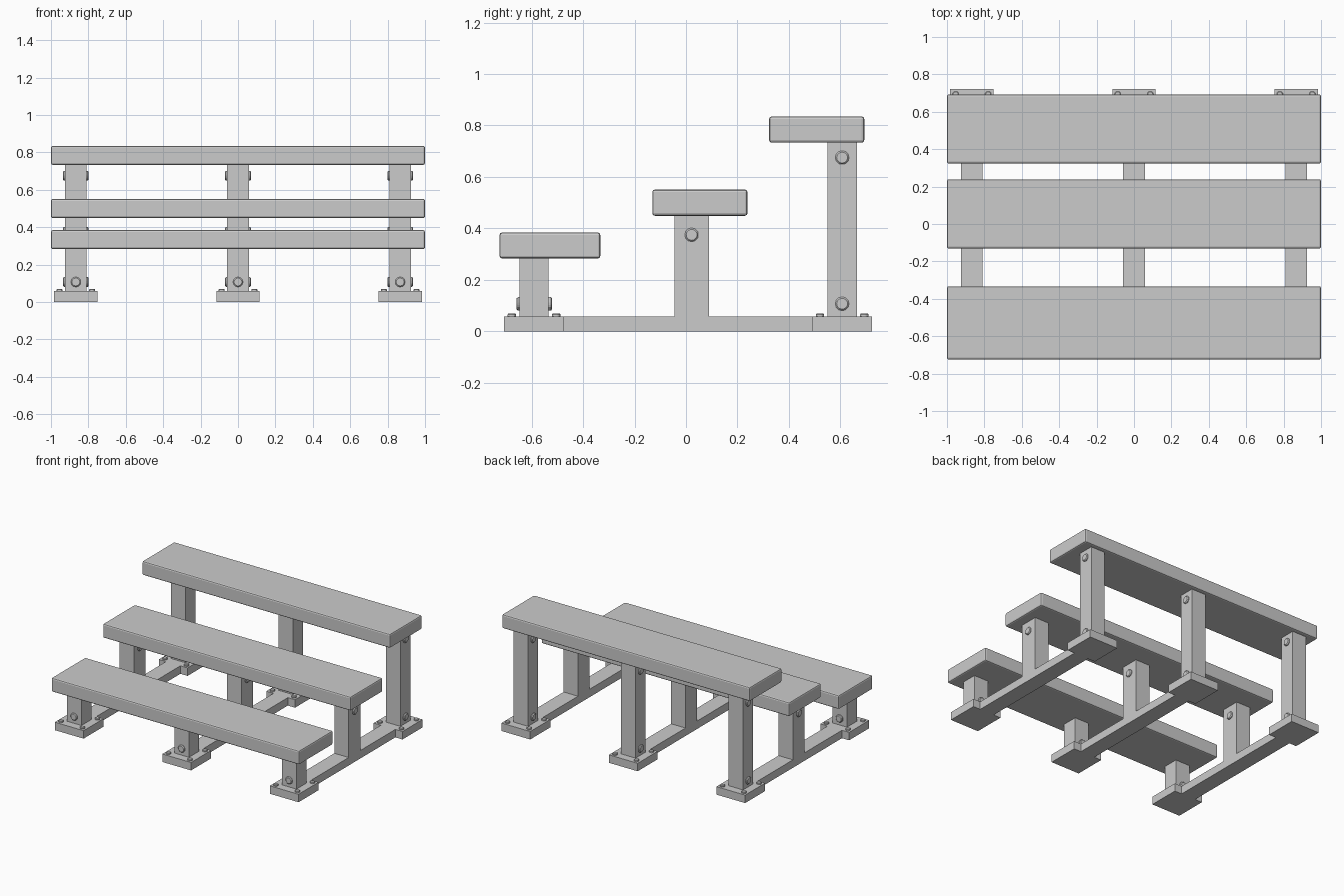
import bpy, bmesh
from math import pi
from mathutils import Matrix

if "Cube" in bpy.data.objects:
    bpy.data.objects.remove(bpy.data.objects["Cube"])


def add_object(name, bm):
    bmesh.ops.recalc_face_normals(bm, faces=bm.faces)
    mesh = bpy.data.meshes.new(name)
    bm.to_mesh(mesh)
    bm.free()
    ob = bpy.data.objects.new(name, mesh)
    bpy.context.collection.objects.link(ob)
    return ob


def bevel(ob, width, segments):
    m = ob.modifiers.new("edge_bevel", 'BEVEL')
    m.width = width
    m.segments = segments


def box(name, x, y, z, round_edge=0):
    """Box given by (min, max) on each axis."""
    bm = bmesh.new()
    bmesh.ops.create_cube(bm, size=1)
    for v in bm.verts:
        v.co = [a[0] + (c + 0.5) * (a[1] - a[0]) for a, c in zip((x, y, z), v.co)]
    ob = add_object(name, bm)
    if round_edge:
        bevel(ob, round_edge, 2)
    return ob


def bolt(name, center, radius, length, axis='Z'):
    """Bolt whose chamfered heads show at the ends of its length."""
    bm = bmesh.new()
    rot = {'X': Matrix.Rotation(pi / 2, 4, 'Y'),
           'Y': Matrix.Rotation(pi / 2, 4, 'X'), 'Z': Matrix()}[axis]
    bmesh.ops.create_cone(bm, cap_ends=True, segments=12, radius1=radius,
                          radius2=radius, depth=length,
                          matrix=Matrix.Translation(center) @ rot)
    ob = add_object(name, bm)
    bevel(ob, radius * 0.2, 1)
    return ob


# Seat planks, rising towards the back
box("lower_seat", (-1, 1), (-0.725, -0.333), (0.283, 0.384), 0.010)
box("middle_seat", (-1, 1), (-0.131, 0.239), (0.449, 0.551), 0.010)
box("upper_seat", (-1, 1), (0.323, 0.693), (0.733, 0.835), 0.010)

HALF = 0.058      # half width of the posts
PLATE_TOP = 0.058
FRONT_Y, MID_Y, BACK_Y = -0.591, 0.022, 0.607

for side, cx in (("left", -0.867), ("centre", 0), ("right", 0.867)):
    post_x = (cx - HALF, cx + HALF)

    # Front and back posts on square foot plates with corner bolts
    for row, cy, top in (("front", FRONT_Y, 0.29), ("back", BACK_Y, 0.74)):
        box(f"{row}_post_{side}", post_x, (cy - 0.057, cy + 0.057), (PLATE_TOP, top))
        box(f"{row}_foot_plate_{side}", (cx - 0.116, cx + 0.116),
            (cy - 0.1155, cy + 0.1155), (0, PLATE_TOP))
        for sx in (-1, 1):
            for sy in (-1, 1):
                bolt(f"{row}_plate_bolt_{side}",
                     (cx + sx * 0.087, cy + sy * 0.086, PLATE_TOP), 0.017, 0.022)

    # Inverted T: ground rail with the middle post in one profile
    profile = [(-0.4755, 0), (0.4915, 0), (0.4915, PLATE_TOP), (0.089, PLATE_TOP),
               (0.089, 0.455), (-0.045, 0.455), (-0.045, PLATE_TOP), (-0.4755, PLATE_TOP)]
    bm = bmesh.new()
    face = bm.faces.new([bm.verts.new((post_x[0], y, z)) for y, z in profile])
    ext = bmesh.ops.extrude_face_region(bm, geom=[face])
    bmesh.ops.translate(bm, vec=(2 * HALF, 0, 0),
                        verts=[g for g in ext["geom"] if isinstance(g, bmesh.types.BMVert)])
    add_object(f"ground_rail_{side}", bm)

    # Through bolts in the posts
    through = 2 * HALF + 0.022
    bolt(f"front_post_bolt_{side}", (cx, FRONT_Y + 0.002, 0.107), 0.027, through, 'Y')
    bolt(f"middle_post_bolt_{side}", (cx, MID_Y, 0.375), 0.027, through, 'X')
    for z in (0.107, 0.675):
        bolt(f"back_post_bolt_{side}", (cx, BACK_Y, z), 0.027, through, 'X')
